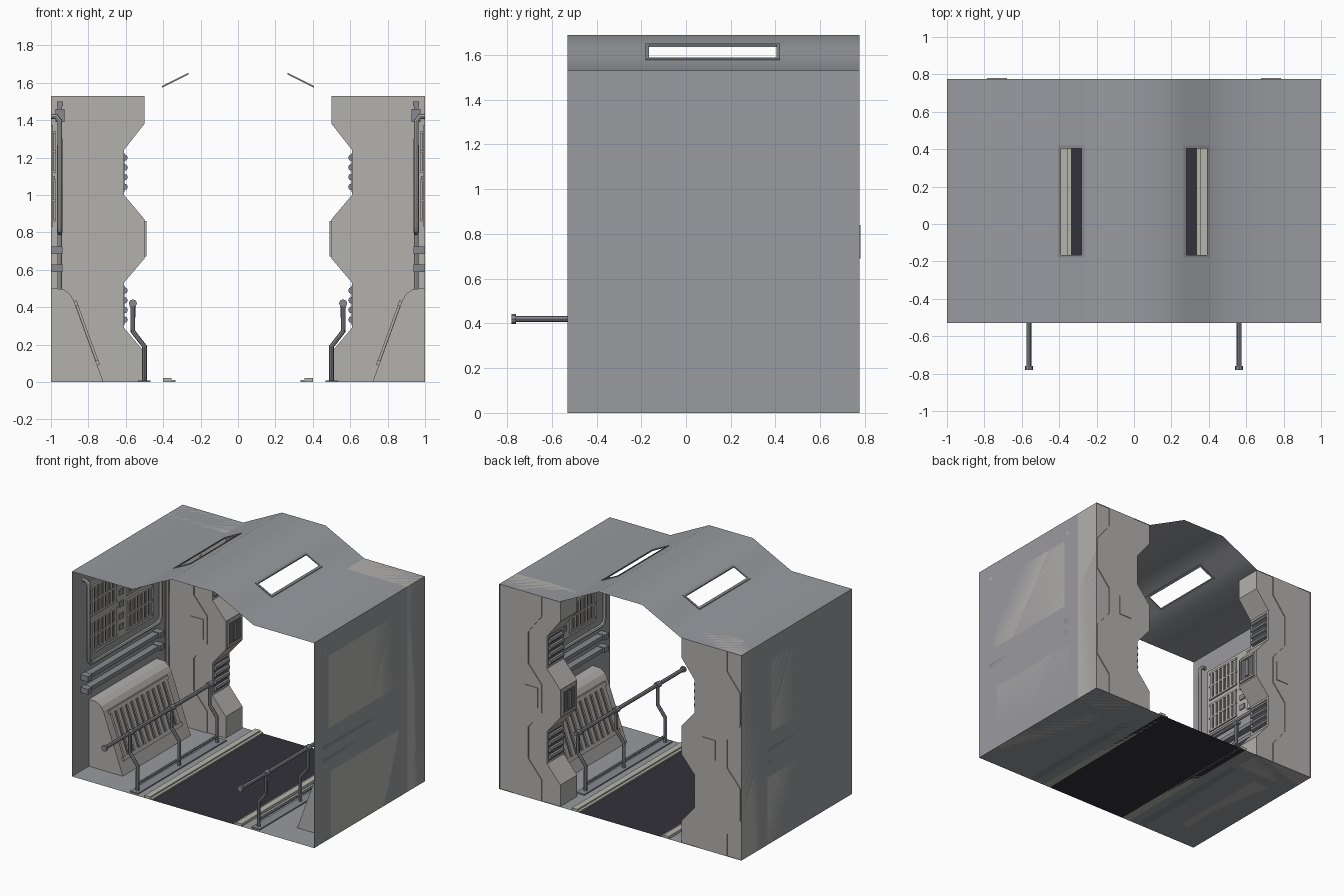
import bpy, bmesh, math

if "Cube" in bpy.data.objects:
    bpy.data.objects.remove(bpy.data.objects["Cube"])

def mat(name, r, g, b):
    m = bpy.data.materials.new(name)
    m.diffuse_color = (r, g, b, 1)
    m.use_nodes = True
    m.node_tree.nodes["Principled BSDF"].inputs["Base Color"].default_value = m.diffuse_color
    return m

SHELL = mat("blue_grey_shell", 0.32, 0.325, 0.35)
STONE = mat("warm_grey_panel", 0.45, 0.44, 0.42)
DARK = mat("dark_floor", 0.034, 0.032, 0.043)
TRIM = mat("light_trim", 0.47, 0.47, 0.42)
METAL = mat("pipe_metal", 0.25, 0.255, 0.28)
SLOT = mat("slot_grey", 0.13, 0.13, 0.135)

Y0, Y1, ZW = -0.53, 0.775, 1.53

def finish(name, bm, material, mirror=True, smooth=False):
    bmesh.ops.recalc_face_normals(bm, faces=bm.faces)
    me = bpy.data.meshes.new(name)
    bm.to_mesh(me)
    bm.free()
    me.materials.append(material)
    ob = bpy.data.objects.new(name, me)
    bpy.context.collection.objects.link(ob)
    if mirror:
        ob.modifiers.new("mirror", 'MIRROR').use_mirror_merge = False
    if smooth:
        bpy.ops.object.select_all(action='DESELECT')
        ob.select_set(True)
        bpy.context.view_layer.objects.active = ob
        bpy.ops.object.shade_smooth_by_angle(angle=math.radians(35))
    return ob

def add_prism(bm, pts, y0, y1):
    """Closed x-z outline pulled along y."""
    f = bm.faces.new([bm.verts.new((x, y0, z)) for x, z in pts])
    ext = bmesh.ops.extrude_face_region(bm, geom=[f], use_keep_orig=True)
    vs = [v for v in ext["geom"] if isinstance(v, bmesh.types.BMVert)]
    bmesh.ops.translate(bm, verts=vs, vec=(0, y1 - y0, 0))

def prisms(name, items, material, **kw):
    bm = bmesh.new()
    for pts, y0, y1 in items:
        add_prism(bm, pts, y0, y1)
    return finish(name, bm, material, **kw)

def rect(x0, x1, z0, z1):
    return [(x0, z0), (x1, z0), (x1, z1), (x0, z1)]

def tube(name, paths, radius, material):
    """Round pipes along point paths, mirrored to the other side."""
    cu = bpy.data.curves.new(name, 'CURVE')
    cu.dimensions = '3D'
    cu.bevel_depth, cu.bevel_resolution, cu.use_fill_caps = radius, 2, True
    for pts in paths:
        sp = cu.splines.new('POLY')
        sp.points.add(len(pts) - 1)
        for p, co in zip(sp.points, pts):
            p.co = (*co, 1)
    tmp = bpy.data.objects.new(name + "_path", cu)
    bpy.context.collection.objects.link(tmp)
    bm = bmesh.new()
    me = bpy.data.meshes.new_from_object(tmp)
    bm.from_mesh(me)
    bpy.data.objects.remove(tmp)
    return finish(name, bm, material, smooth=True)

def sheet(name, rows, ys, material, hole=None, **kw):
    """Thin surface from an x-z line swept through the y stations."""
    bm = bmesh.new()
    grid = [[bm.verts.new((x, y, z)) for y in ys] for x, z in rows]
    for i in range(len(rows) - 1):
        for j in range(len(ys) - 1):
            if not (hole and hole(i, j)):
                bm.faces.new((grid[i][j], grid[i + 1][j], grid[i + 1][j + 1], grid[i][j + 1]))
    return finish(name, bm, material, mirror=False, **kw)

# Shell: roof with two skylight openings, side walls, floor
half = [(0.18, 1.69), (0.28, 1.64), (0.39, 1.585), (0.5, ZW), (1, ZW)]
roof = [(-x, z) for x, z in reversed(half)] + half
sheet("roof", roof, [Y0, -0.17, 0.41, Y1], SHELL, hole=lambda i, j: j == 1 and i in (2, 6), smooth=True)
for s, n in ((-1, "left_wall"), (1, "right_wall")):
    sheet(n, [(s, 0), (s, ZW)], [Y0, Y1], SHELL)
    sheet(n.replace("wall", "floor"), [(s, 0), (s * 0.39, 0)], [Y0, Y1], SHELL)
sheet("walkway", [(-0.39, 0), (0.39, 0)], [Y0, Y1], DARK)
prisms("walkway_trim", [(rect(0.355, 0.40, 0, 0.02), Y0, Y1), (rect(0.335, 0.355, 0, 0.01), Y0, Y1)], TRIM)

# Skylight frames following the roof slope
def slope(x0, x1):
    zr = lambda x: 1.69 - (x - 0.18) * 0.5
    return [(x0, zr(x0) - 0.004), (x1, zr(x1) - 0.004), (x1, zr(x1) + 0.005), (x0, zr(x0) + 0.005)]
prisms("skylight_frame", [(slope(0.265, 0.28), -0.18, 0.42), (slope(0.39, 0.405), -0.18, 0.42),
                          (slope(0.28, 0.39), -0.18, -0.165), (slope(0.28, 0.39), 0.405, 0.42)], METAL)

# Zigzag pillars at the back with a raised band and a small plate
edge = [(0.5, 0), (0.5, 0.16), (0.61, 0.29), (0.61, 0.53), (0.5, 0.66), (0.5, 0.87),
        (0.61, 1.0), (0.61, 1.24), (0.5, 1.38), (0.5, ZW)]
def shifted(d):
    return [(min(x + d, 0.998), z) for x, z in edge]
prisms("pillar", [(edge + [(1, ZW), (1, 0)], 0.57, 0.768)], STONE)
prisms("pillar_band", [(shifted(0.15) + shifted(0.38)[::-1], 0.563, Y1)], STONE)
prisms("pillar_plate", [(rect(0.68, 0.785, 0.69, 0.84), 0.558, 0.78)], STONE)

# Door jamb vents and recessed box
prisms("jamb_vent_back", [(rect(0.606, 0.612, z, z + 0.21), 0.59, 0.75) for z in (0.305, 1.015)], SLOT)
tube("jamb_vent_slats", [[(0.607, 0.59, z + i * 0.052), (0.607, 0.75, z + i * 0.052)]
                         for z in (0.333, 1.043) for i in range(4)], 0.018, METAL)
prisms("jamb_box_back", [(rect(0.496, 0.502, 0.68, 0.85), 0.60, 0.74)], SLOT)
prisms("jamb_box_frame", [(rect(0.488, 0.502, 0.67, 0.685), 0.59, 0.75), (rect(0.488, 0.502, 0.845, 0.86), 0.59, 0.75),
                          (rect(0.488, 0.502, 0.685, 0.845), 0.59, 0.605),
                          (rect(0.488, 0.502, 0.685, 0.845), 0.735, 0.75)], STONE)
prisms("jamb_box_handle", [(rect(0.488, 0.5, 0.70, 0.83), 0.655, 0.685)], METAL)

# Sloped console against each wall with a slatted front
prisms("console", [([(1, 0), (0.72, 0), (0.88, 0.44), (0.9, 0.472), (0.935, 0.497), (1, 0.5)], -0.33, 0.47)], STONE)
def on_slope(t0, t1, out):
    p = lambda t, o: (0.72 + 0.16 * t - 0.94 * o, 0.44 * t + 0.342 * o)
    return [p(t0, -0.002), p(t1, -0.002), p(t1, out), p(t0, out)]
prisms("console_grille_back", [(on_slope(0.25, 0.93, 0.003), -0.27, 0.39)], SLOT)
prisms("console_slats", [(on_slope(0.25, 0.93, 0.014), -0.27 + i * 0.0625, -0.235 + i * 0.0625) for i in range(11)]
       + [(on_slope(a, b, 0.015), -0.285, 0.405) for a, b in ((0.2, 0.26), (0.92, 0.98))], STONE)

# Two horizontal wall rails with end blocks
prisms("wall_rails", [(rect(0.95, 1, z, z + 0.03), -0.42, 0.46) for z in (0.593, 0.688)]
       + [(rect(0.938, 1, z - 0.005, z + 0.035), y, y + 0.05) for z in (0.593, 0.688) for y in (-0.43, 0.42)], METAL)

# Pipe frame around the wall panel, and a riser with a junction box
def u_pipe(x, ya, yb, zb, zt, r=0.04):
    near = [(1, ya, zt), (x + 0.02, ya, zt), (x, ya, zt - 0.025), (x, ya, zb + r), (x, ya + 0.3 * r, zb + 0.3 * r), (x, ya + r, zb)]
    return near + [(a, ya + yb - b, c) for a, b, c in reversed(near)]
tube("pipe_frame", [u_pipe(0.953, -0.40, 0.45, 0.797, 1.42)], 0.014, STONE)
tube("riser_pipe", [[(0.953, 0.53, 0), (0.953, 0.53, 1.40)]], 0.013, STONE)
prisms("junction_box", [(rect(0.928, 0.975, 1.39, 1.46), 0.505, 0.555), (rect(0.94, 0.965, 1.46, 1.475), 0.515, 0.545),
                        (rect(0.935, 0.968, 1.475, 1.5), 0.51, 0.55)], METAL)

# Wall panel with four slotted fields and small centre buttons
prisms("wall_panel", [(rect(0.988, 1, 0.83, 1.37), -0.36, 0.42)], STONE)
fields = [(y, z) for y in (-0.32, 0.10) for z in (0.87, 1.13)]
prisms("panel_fields", [(rect(0.985, 0.99, z, z + 0.2), y, y + 0.28) for y, z in fields], SLOT)
bars = [(rect(0.977, 0.99, z, z + 0.2), y + i * 0.0427, y + i * 0.0427 + 0.024) for y, z in fields for i in range(7)]
bars += [(rect(0.976, 0.99, z + k, z + k + 0.014), y - 0.01, y + 0.29) for y, z in fields for k in (-0.012, 0.093, 0.198)]
prisms("panel_bars", bars, STONE)
prisms("panel_buttons", [(rect(0.98, 0.99, z, z + 0.04), 0.005, 0.055) for z in (0.89, 0.97, 1.06, 1.15, 1.25)], METAL)

# Handrails: long rail, bent posts, collars, foot strip and low bar
posts = (-0.47, 0.02, 0.47)
tube("handrail", [[(0.562, -0.78, 0.42), (0.562, 0.50, 0.42)]], 0.014, METAL)
tube("handrail_collars", [[(0.562, y - 0.022, 0.42), (0.562, y + 0.022, 0.42)] for y in posts]
     + [[(0.562, -0.78, 0.42), (0.562, -0.76, 0.42)]], 0.022, METAL)
tube("handrail_posts", [[(0.5, y, 0), (0.5, y, 0.19), (0.562, y, 0.27), (0.562, y, 0.42)] for y in posts], 0.013, METAL)
tube("handrail_low_bar", [[(0.5, posts[0], 0.055), (0.5, posts[2], 0.055)]], 0.01, METAL)
prisms("handrail_foot", [(rect(0.468, 0.535, 0, 0.009), -0.51, 0.53)], METAL)
